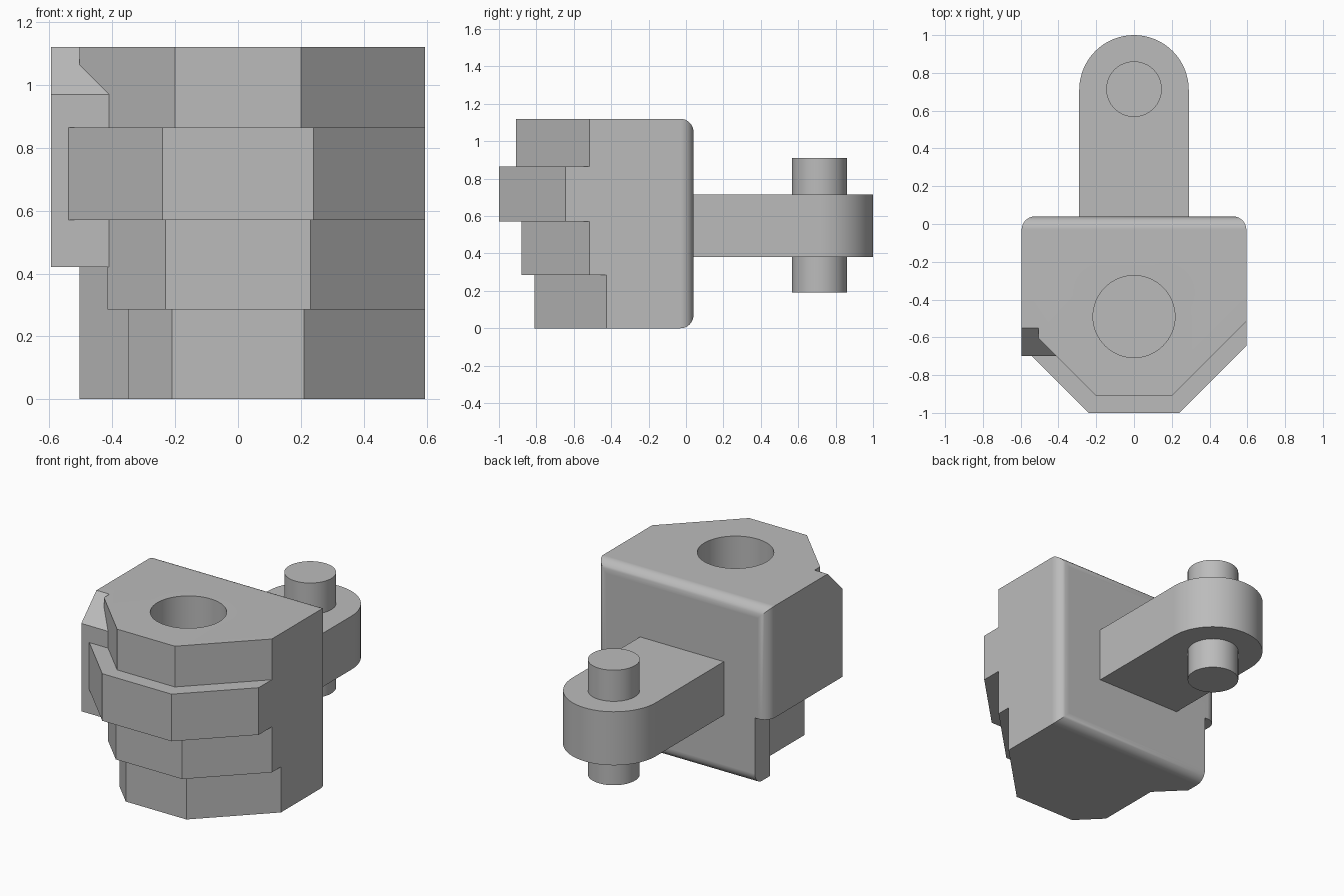
import bpy
import bmesh
import math

default = bpy.data.objects.get("Cube")
if default:
    bpy.data.objects.remove(default, do_unlink=True)

grey = bpy.data.materials.new("plain_grey")
grey.use_nodes = True
grey.diffuse_color = (0.5, 0.5, 0.5, 1)
grey.node_tree.nodes["Principled BSDF"].inputs["Base Color"].default_value = (0.5, 0.5, 0.5, 1)


def add_object(name, bm):
    bmesh.ops.recalc_face_normals(bm, faces=bm.faces)
    mesh = bpy.data.meshes.new(name)
    bm.to_mesh(mesh)
    bm.free()
    mesh.materials.append(grey)
    obj = bpy.data.objects.new(name, mesh)
    bpy.context.collection.objects.link(obj)
    return obj


def prism(name, outline, low, high):
    """Extrude a plan outline upward; low may be a function of y."""
    floor = low if callable(low) else (lambda y: low)
    bm = bmesh.new()
    bottom = [bm.verts.new((x, y, floor(y))) for x, y in outline]
    top = [bm.verts.new((x, y, high)) for x, y in outline]
    bm.faces.new(bottom[::-1])
    bm.faces.new(top)
    for i in range(len(outline)):
        j = (i + 1) % len(outline)
        bm.faces.new((bottom[i], bottom[j], top[j], top[i]))
    return add_object(name, bm)


def circle(cx, cy, radius, start=0, end=360, steps=64):
    full = end - start == 360
    angles = [math.radians(start + (end - start) * i / steps)
              for i in range(steps if full else steps + 1)]
    return [(cx + radius * math.cos(a), cy + radius * math.sin(a)) for a in angles]


def activate(obj):
    bpy.ops.object.select_all(action="DESELECT")
    obj.select_set(True)
    bpy.context.view_layer.objects.active = obj


def cut(obj, cutter):
    activate(obj)
    mod = obj.modifiers.new("cut", "BOOLEAN")
    mod.operation = "DIFFERENCE"
    mod.solver = "EXACT"
    mod.object = cutter
    bpy.ops.object.modifier_apply(modifier=mod.name)
    bpy.data.objects.remove(cutter, do_unlink=True)


def finish(obj):
    activate(obj)
    bpy.ops.object.shade_smooth_by_angle(angle=math.radians(30))
    obj.modifiers.new("weighted", "WEIGHTED_NORMAL").keep_sharp = True


# Main block with rounded rear edges
W, BACK, H = 0.595, 0.04, 1.12
body = prism("body", [(-W, -1), (W, -1), (W, BACK), (-W, BACK)], 0, H)
bm = bmesh.new()
bm.from_mesh(body.data)
rear = [e for e in bm.edges if all(v.co.y > 0 for v in e.verts)]
# upright and level rear edges share one radius
bmesh.ops.bevel(bm, geom=rear, offset=0.07, segments=8, profile=0.5, affect="EDGES")
bm.to_mesh(body.data)
bm.free()

# Stepped front: (bottom, top, front y, half width, left-hand wall of the cut)
ear = [(-0.7, -0.7)]
relief = [(-0.505, -0.11), (-0.505, 0.2), (-0.7, 0.2)]
layers = [
    (-0.1, 0.285, -0.81, 0.21, [(-0.35, -0.67), (-0.35, -0.265)] + relief),
    (0.285, 0.42, -0.88, 0.23, [(-0.415, -0.695), (-0.415, -0.2)] + relief),
    (0.42, 0.57, -0.88, 0.23, [(-0.41, -0.7)] + ear),
    (0.57, 0.865, -1.0, 0.24, [(-0.54, -0.7)] + ear),
    (0.865, 1.3, -0.91, 0.2, [(-0.41, -0.7)] + ear),
]
for low, high, front, half, left in layers:
    outline = [(-0.7, -1.2), (0.7, -1.2), (0.7, front + 0.7 - half),
               (half, front), (-half, front)] + left
    cut(body, prism("layer_cutter", outline, low, high))

# Sloped top of the side ear
slope = [(-0.7, -0.55), (-0.7, -0.71), (-0.4, -0.71), (-0.505, -0.605), (-0.505, -0.55)]
cut(body, prism("slope_cutter", slope, lambda y: 1.67 + y, 1.3))

# Blind socket
cut(body, prism("socket_cutter", circle(0, -0.49, 0.217), 0.4, 1.3))
finish(body)

# Arm with rounded end, and the pin through it
arm = prism("arm", circle(0, 0.71, 0.29, 0, 180, 32) + [(-0.29, 0.0), (0.29, 0.0)], 0.38, 0.715)
finish(arm)
for name, low, high in (("upper_pin", 0.715, 0.91), ("lower_pin", 0.19, 0.38)):
    finish(prism(name, circle(0, 0.714, 0.147), low, high))
